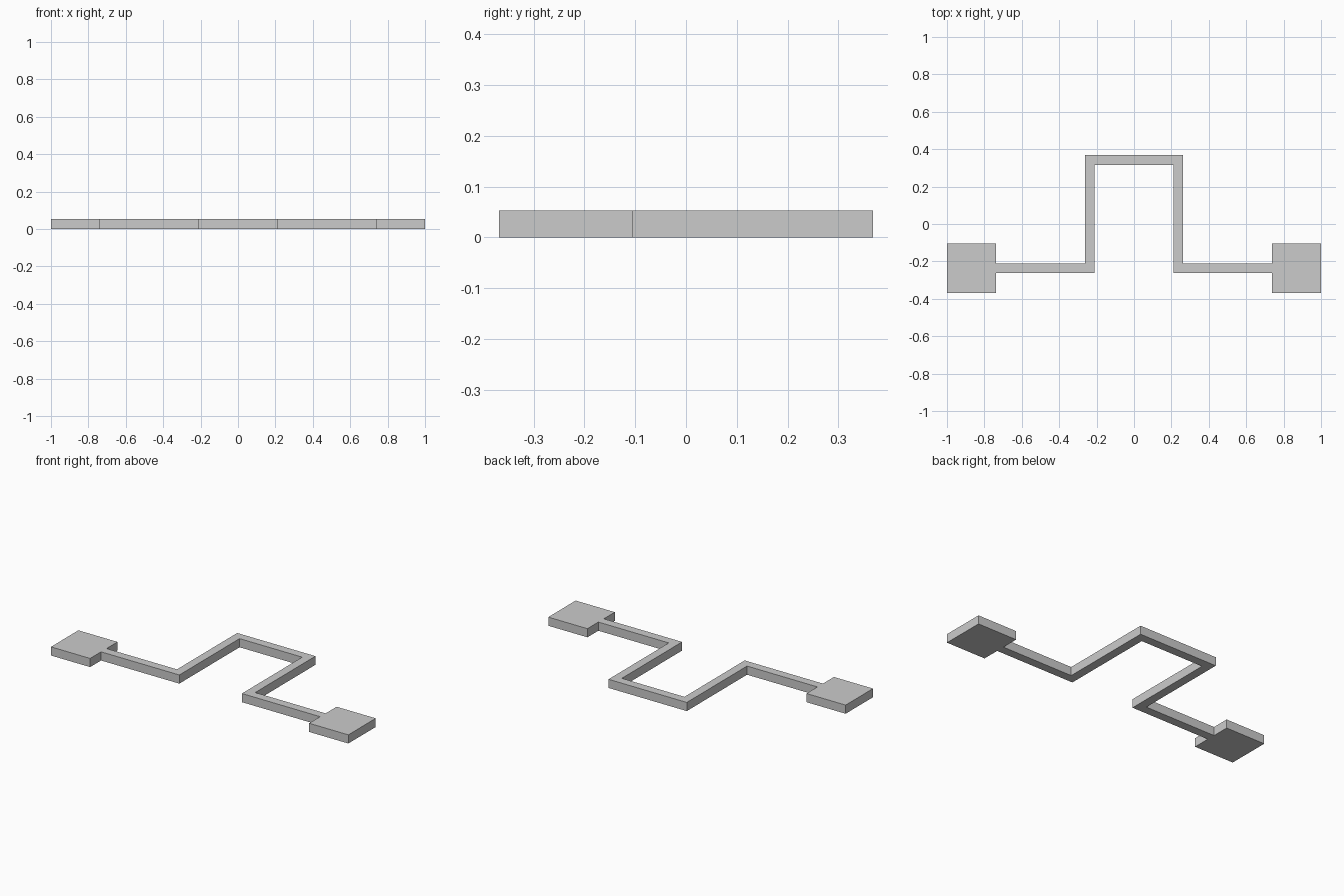
import bpy, bmesh

if "Cube" in bpy.data.objects:
    bpy.data.objects.remove(bpy.data.objects["Cube"])

U = 2 / 38          # grid unit: bar width and plate thickness

# Right half of the flat outline in grid units, from outer top to inner top
half = [(0, 7), (5, 7), (5, -4), (14, -4), (14, -2), (19, -2),
        (19, -7), (14, -7), (14, -5), (4, -5), (4, 6), (0, 6)]

# Mirror the half outline to close the whole bent bar with its two end pads
outline = half[1:-1] + [(-x, y) for x, y in reversed(half[1:-1])]

bm = bmesh.new()
face = bm.faces.new([bm.verts.new((x * U, y * U, 0)) for x, y in outline])

# Extrude to the plate thickness
ext = bmesh.ops.extrude_face_region(bm, geom=[face])
top = [g for g in ext["geom"] if isinstance(g, bmesh.types.BMVert)]
bmesh.ops.translate(bm, verts=top, vec=(0, 0, U))
bmesh.ops.recalc_face_normals(bm, faces=bm.faces)

mesh = bpy.data.meshes.new("bent_bar_with_pads")
bm.to_mesh(mesh)
bm.free()
bpy.context.collection.objects.link(bpy.data.objects.new("bent_bar_with_pads", mesh))
